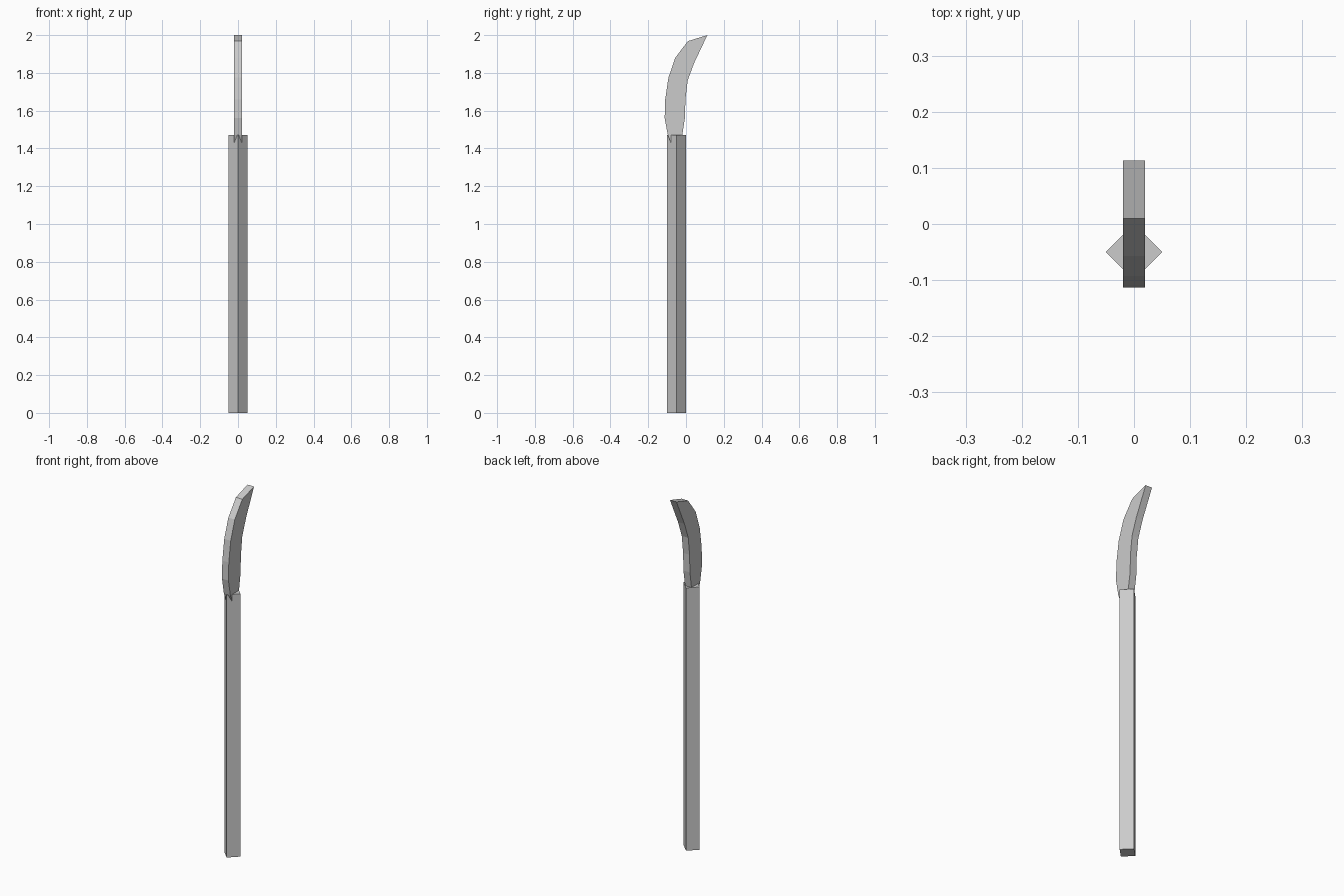
import bpy, bmesh
from mathutils import Vector

if "Cube" in bpy.data.objects:
    bpy.data.objects.remove(bpy.data.objects["Cube"])


def prism(name, outline, offset):
    """Extrude a closed planar outline by an offset vector."""
    bm = bmesh.new()
    face = bm.faces.new([bm.verts.new(p) for p in outline])
    new = bmesh.ops.extrude_face_region(bm, geom=[face])["geom"]
    verts = [v for v in new if isinstance(v, bmesh.types.BMVert)]
    bmesh.ops.translate(bm, verts=verts, vec=Vector(offset))
    bmesh.ops.recalc_face_normals(bm, faces=bm.faces)
    mesh = bpy.data.meshes.new(name)
    bm.to_mesh(mesh)
    bm.free()
    obj = bpy.data.objects.new(name, mesh)
    bpy.context.collection.objects.link(obj)
    return obj


# Long four-sided handle, turned corner-on to the front
prism("handle", [(0.05, -0.05, 0), (0, 0, 0), (-0.05, -0.05, 0), (0, -0.1, 0)],
      (0, 0, 1.47))

# Curved blade: side profile (y, z), its foot set into the handle
blade_profile = [
    (-0.035, 1.43), (-0.02, 1.47), (-0.006, 1.56), (-0.003, 1.66),
    (0.009, 1.76), (0.042, 1.85), (0.113, 2.0),
    (0.01, 1.968), (-0.057, 1.88), (-0.093, 1.775), (-0.11, 1.66),
    (-0.113, 1.56), (-0.096, 1.47), (-0.08, 1.43),
]
prism("blade", [(-0.02, y, z) for y, z in blade_profile], (0.04, 0, 0))
